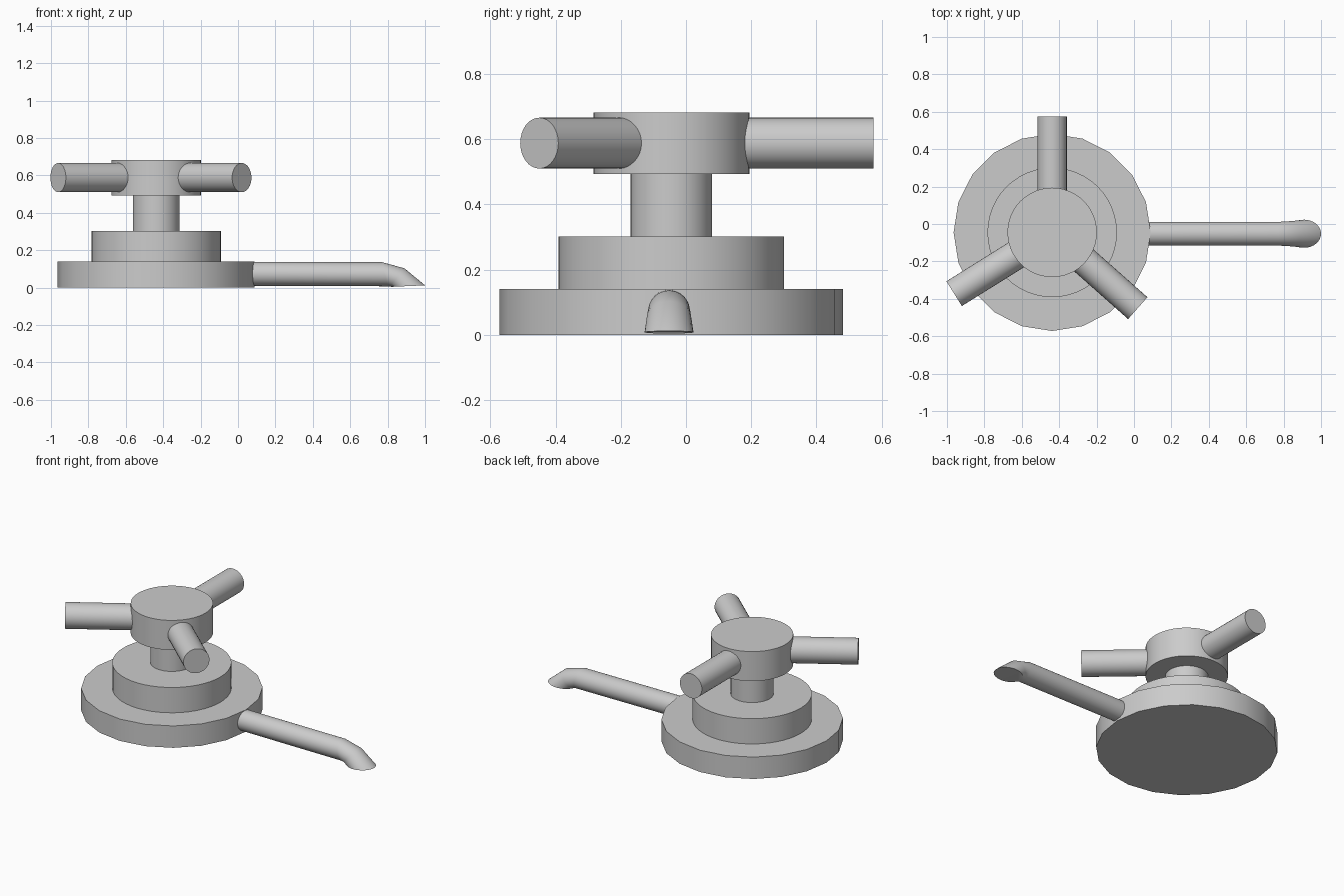
import bpy, bmesh
from math import sin, cos, pi, radians
from mathutils import Vector

if "Cube" in bpy.data.objects:
    bpy.data.objects.remove(bpy.data.objects["Cube"])

CX, CY = -0.4375, -0.045   # axis of the tap body


def loft(name, rings, angle=30):
    """Skin closed rings of points and cap both ends."""
    bm = bmesh.new()
    loops = [[bm.verts.new(p) for p in ring] for ring in rings]
    n = len(loops[0])
    for a, b in zip(loops, loops[1:]):
        for i in range(n):
            j = (i + 1) % n
            bm.faces.new((a[i], a[j], b[j], b[i]))
    bm.faces.new(loops[0][::-1])
    bm.faces.new(loops[-1])
    bmesh.ops.recalc_face_normals(bm, faces=bm.faces)
    me = bpy.data.meshes.new(name)
    bm.to_mesh(me)
    bm.free()
    ob = bpy.data.objects.new(name, me)
    bpy.context.collection.objects.link(ob)
    bpy.ops.object.select_all(action='DESELECT')
    ob.select_set(True)
    bpy.context.view_layer.objects.active = ob
    bpy.ops.object.shade_smooth_by_angle(angle=radians(angle))
    return ob


def circle(centre, u, v, n):
    """Ring around a centre, spanned by half-axes u and v."""
    return [centre + u * cos(2 * pi * i / n) + v * sin(2 * pi * i / n) for i in range(n)]


def disc(name, r, z0, z1, n):
    x, y = Vector((r, 0, 0)), Vector((0, r, 0))
    return loft(name, [circle(Vector((CX, CY, z)), x, y, n) for z in (z0, z1)])


# Stacked round body
disc("base_flange", 0.527, 0.0, 0.14, 20)
disc("upper_flange", 0.346, 0.14, 0.302, 48)
disc("stem", 0.125, 0.302, 0.493, 40)
disc("handle_hub", 0.239, 0.493, 0.682, 48)

# Three handle arms
for i, (deg, length) in enumerate([(90, 0.62), (212, 0.618), (-41.5, 0.611)]):
    d = Vector((cos(radians(deg)), sin(radians(deg)), 0))
    side = Vector((-d.y, d.x, 0)) * 0.078
    up = Vector((0, 0, 0.078))
    c = Vector((CX, CY, 0.588))
    loft(f"handle_arm_{i + 1}", [circle(c + d * s, side, up, 32) for s in (0.17, length)])

# Spout: (top x, top z, bottom x, bottom z, half width), ending in a flat mouth
sections = [(0.04, 0.138, 0.04, 0.010, 0.064),
            (0.77, 0.136, 0.80, 0.007, 0.064),
            (0.89, 0.103, 0.81, 0.006, 0.068),
            (1.00, 0.012, 0.82, 0.004, 0.075)]
rings = []
for tx, tz, bx, bz, w in sections:
    top, bottom = Vector((tx, -0.052, tz)), Vector((bx, -0.052, bz))
    rings.append(circle((top + bottom) / 2, Vector((0, w, 0)), (top - bottom) / 2, 32))
loft("spout", rings, 40)
